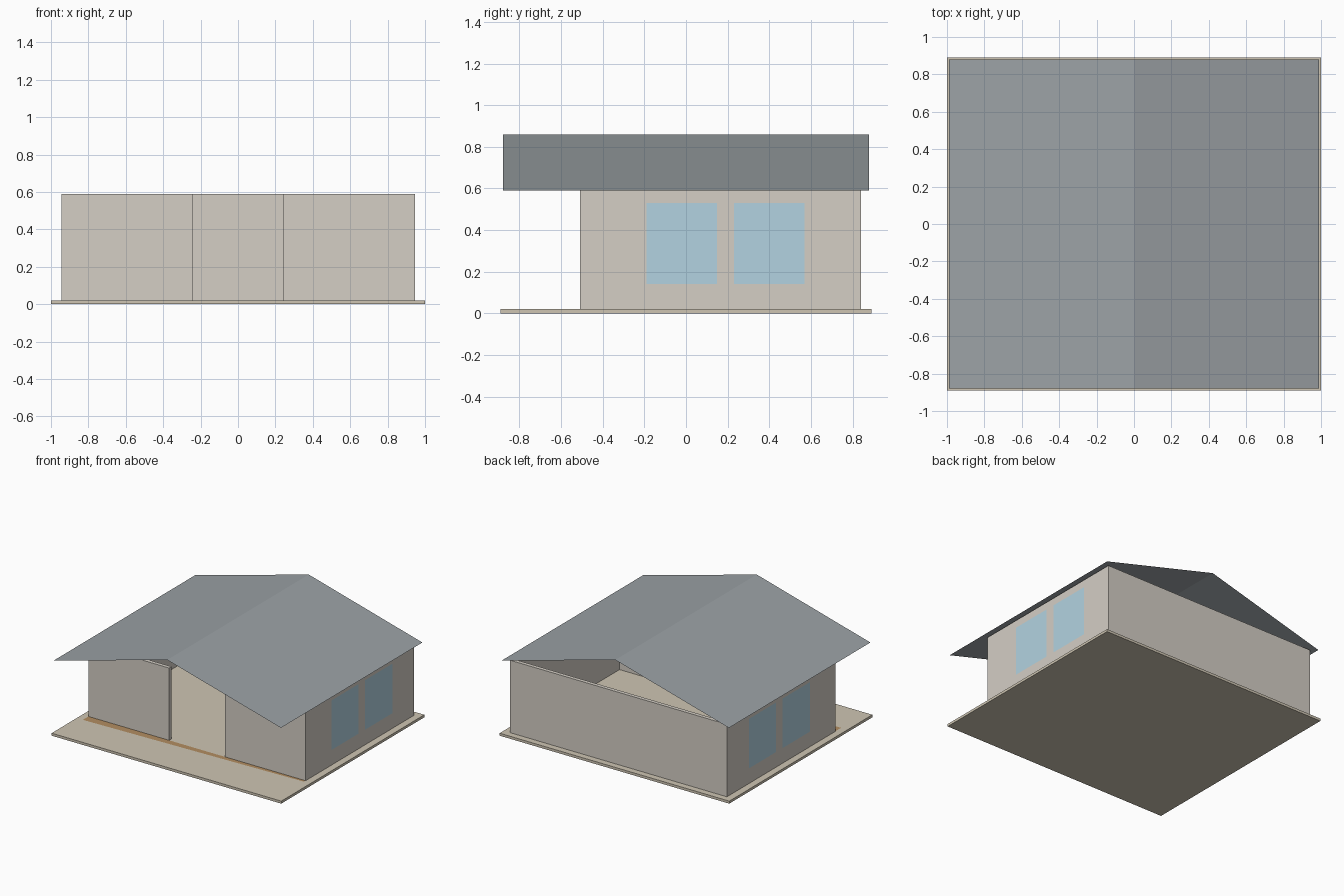
import bpy

if "Cube" in bpy.data.objects:
    bpy.data.objects.remove(bpy.data.objects["Cube"])


def material(name, rgb):
    m = bpy.data.materials.new(name)
    m.diffuse_color = (*rgb, 1)
    m.use_nodes = True
    m.node_tree.nodes["Principled BSDF"].inputs["Base Color"].default_value = m.diffuse_color
    return m


WALL = material("plaster", (0.66, 0.62, 0.56))
SLAB = material("stone", (0.62, 0.56, 0.45))
ROOF = material("roof_sheet", (0.33, 0.36, 0.38))
GLASS = material("glass", (0.45, 0.65, 0.75))
DECK = material("timber", (0.45, 0.27, 0.12))


def mesh(name, verts, faces, mat):
    me = bpy.data.meshes.new(name)
    me.from_pydata(verts, [], faces)
    me.materials.append(mat)
    ob = bpy.data.objects.new(name, me)
    bpy.context.collection.objects.link(ob)
    return ob


def box(name, x0, x1, y0, y1, z0, z1, mat):
    verts = [(x, y, z) for x in (x0, x1) for y in (y0, y1) for z in (z0, z1)]
    faces = [(0, 1, 3, 2), (4, 6, 7, 5), (0, 4, 5, 1),
             (2, 3, 7, 6), (0, 2, 6, 4), (1, 5, 7, 3)]
    return mesh(name, verts, faces, mat)


# Floor slab
box("floor_slab", -1, 1, -0.89, 0.89, 0, 0.02, SLAB)

# U-shaped wall ring with a full-height doorway in the front
X, F, B, T, D = 0.945, -0.51, 0.84, 0.03, 0.243
outline = [(-D, F), (-X, F), (-X, B), (X, B), (X, F), (D, F),
           (D, F + T), (X - T, F + T), (X - T, B - T),
           (-X + T, B - T), (-X + T, F + T), (-D, F + T)]
n = len(outline)
verts = [(x, y, z) for z in (0.02, 0.59) for x, y in outline]
faces = []
for i in range(n):
    j = (i + 1) % n
    faces.append((j, i, i + n, j + n))
# top and bottom caps, one quad per wall run
for i in range(5):
    a, b, c, d = i, i + 1, n - 2 - i, n - 1 - i
    faces.append((a, b, c, d))
    faces.append((d + n, c + n, b + n, a + n))
mesh("walls", verts, faces, WALL)

# Thin gable roof sheet, open at both ends
profile = [(-0.99, 0.59), (0, 0.86), (0.99, 0.59)]
mesh("roof", [(x, y, z) for y in (-0.88, 0.88) for x, z in profile],
     [(0, 1, 4, 3), (1, 2, 5, 4)], ROOF)

# Two window panes on each side wall
for side, s in (("left", -1), ("right", 1)):
    for label, y0, y1 in (("front", -0.19, 0.15), ("back", 0.23, 0.57)):
        x = s * (X + 0.001)
        pane = [(x, y0, 0.14), (x, y1, 0.14), (x, y1, 0.53), (x, y0, 0.53)]
        mesh(f"{side}_{label}_window", pane,
             [(0, 1, 2, 3) if s > 0 else (3, 2, 1, 0)], GLASS)

# Timber strip along the foot of the front wall
mesh("porch_strip", [(-X, F - 0.07, 0.021), (X, F - 0.02, 0.021),
                     (X, F, 0.021), (-X, F, 0.021)], [(0, 1, 2, 3)], DECK)
